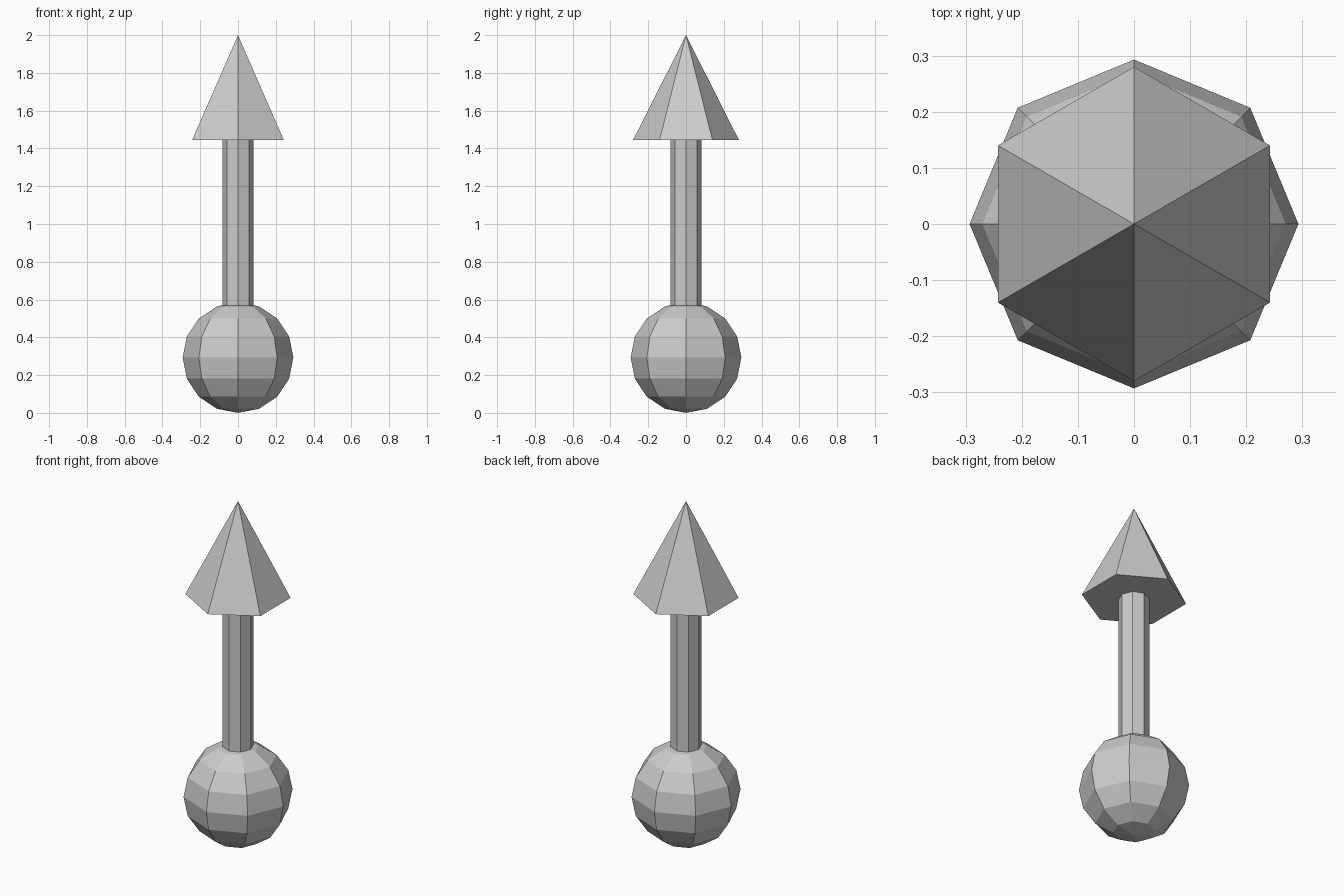
import bpy
import math

if "Cube" in bpy.data.objects:
    bpy.data.objects.remove(bpy.data.objects["Cube"])

R = 0.293          # ball radius
SHAFT_R = 0.083
SHAFT_BOTTOM, TIP_BASE, TOP = 0.565, 1.445, 2.0

# Ball base
bpy.ops.mesh.primitive_uv_sphere_add(segments=8, ring_count=8, radius=R, location=(0, 0, R))
bpy.context.object.name = "ball_base"

# Octagonal shaft
bpy.ops.mesh.primitive_cylinder_add(vertices=8, radius=SHAFT_R, depth=TIP_BASE - SHAFT_BOTTOM,
                                    location=(0, 0, (TIP_BASE + SHAFT_BOTTOM) / 2))
bpy.context.object.name = "shaft"

# Hexagonal pointed tip, corners on the y axis
bpy.ops.mesh.primitive_cone_add(vertices=6, radius1=0.28, radius2=0, depth=TOP - TIP_BASE,
                                location=(0, 0, (TOP + TIP_BASE) / 2))
bpy.context.object.name = "pointed_tip"
